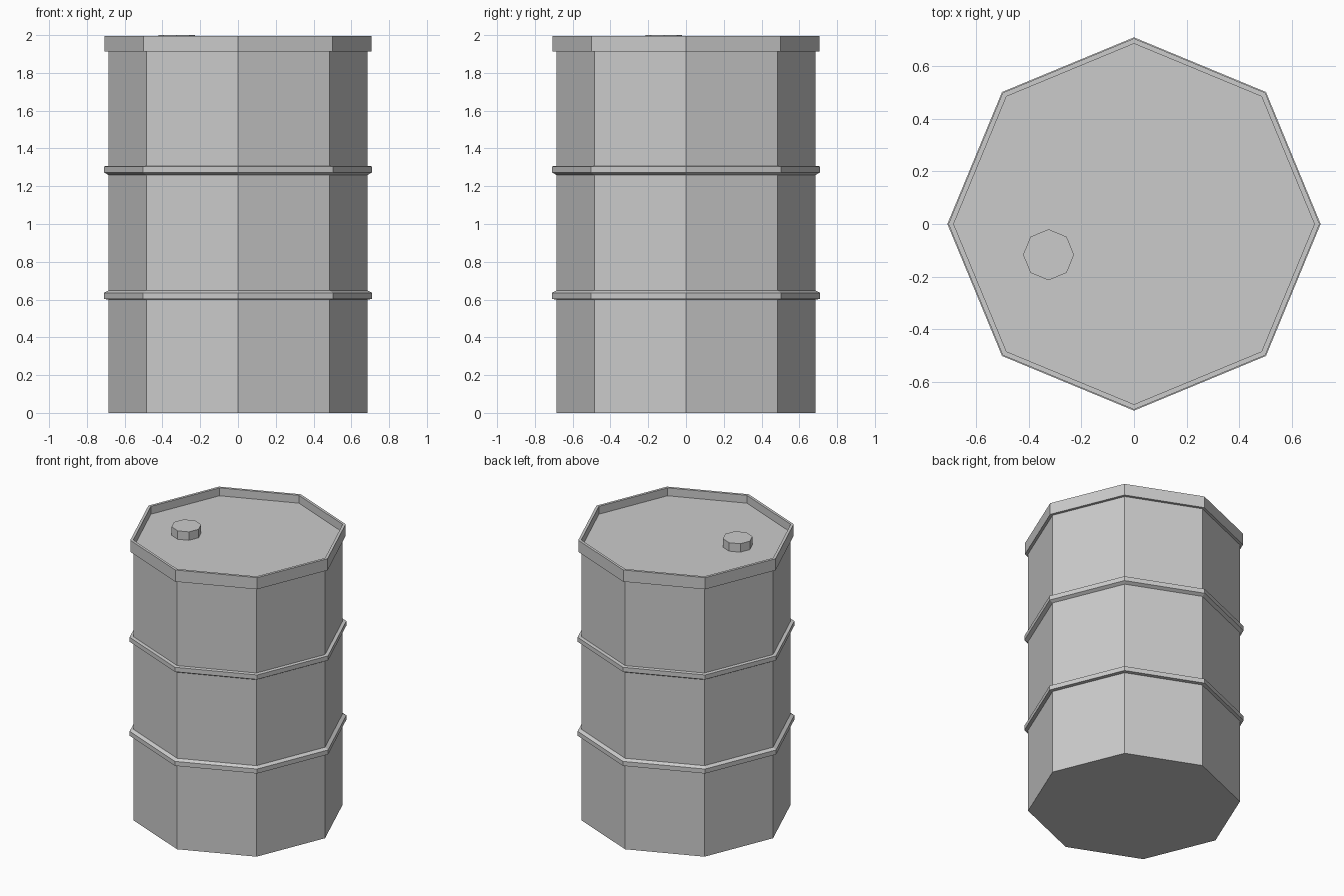
import bpy, bmesh
from math import cos, sin, pi

if "Cube" in bpy.data.objects:
    bpy.data.objects.remove(bpy.data.objects["Cube"])

SIDES = 8


def lathe(name, profile, centre=(0, 0)):
    """Spin an (radius, z) profile into a faceted solid with flat end caps."""
    bm = bmesh.new()
    rings = [[bm.verts.new((centre[0] + r * cos(2 * pi * i / SIDES),
                            centre[1] + r * sin(2 * pi * i / SIDES), z))
              for i in range(SIDES)] for r, z in profile]
    for a, b in zip(rings, rings[1:]):
        for i in range(SIDES):
            j = (i + 1) % SIDES
            bm.faces.new((a[i], a[j], b[j], b[i]))
    bm.faces.new(rings[0][::-1])
    bm.faces.new(rings[-1])
    bmesh.ops.recalc_face_normals(bm, faces=bm.faces)
    mesh = bpy.data.meshes.new(name)
    bm.to_mesh(mesh)
    bm.free()
    obj = bpy.data.objects.new(name, mesh)
    bpy.context.collection.objects.link(obj)
    return obj


BODY, HOOP, RIM = 0.686, 0.71, 0.706

# Drum shell: base, two hoops, raised rim and recessed lid
lathe("drum_body", [
    (BODY, 0),
    (BODY, 0.60), (HOOP, 0.603), (HOOP, 0.635), (BODY, 0.648),    # lower hoop
    (BODY, 1.26), (HOOP, 1.273), (HOOP, 1.305), (BODY, 1.308),    # upper hoop
    (BODY, 1.913), (RIM, 1.913), (RIM, 1.996), (BODY, 1.996),     # rim
    (BODY, 1.94),                                                 # lid
])

# Filler cap standing on the lid
lathe("filler_cap", [(0.097, 1.935), (0.097, 2.0)], centre=(-0.325, -0.117))
